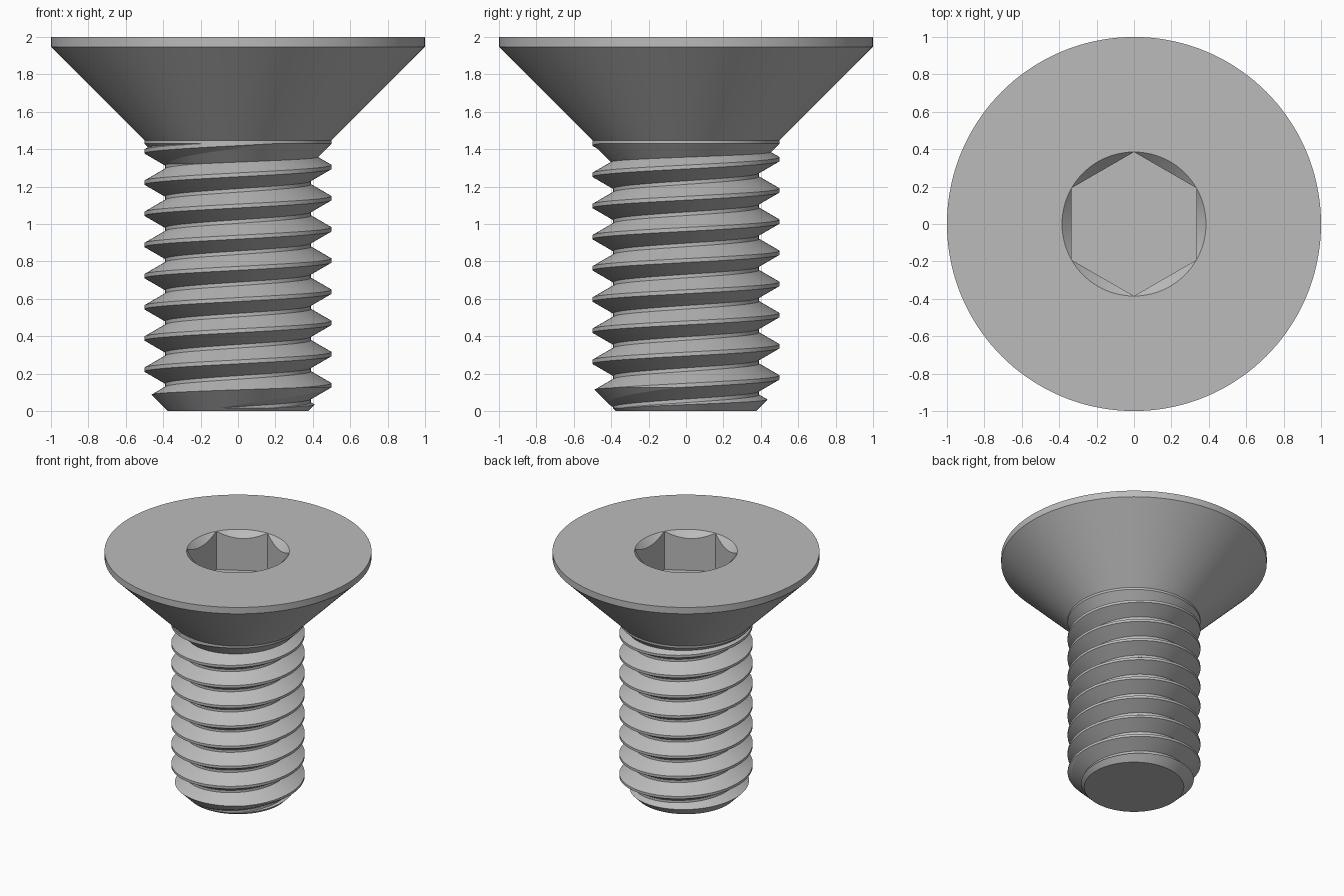
import bpy
import bmesh
import math

cube = bpy.data.objects.get("Cube")
if cube:
    bpy.data.objects.remove(cube, do_unlink=True)

COLUMNS = 144
PITCH = 1 / 6
CREST, ROOT = 0.5, 0.39       # thread radii
FLAT = PITCH / 16             # half width of the crest flat
FLANK = (CREST - ROOT) * math.tan(math.radians(30))
NECK = 1.43                   # top of the threaded length
TIP = 0.375                   # radius of the flat tip
HEX = 1 / 3                   # socket centre to flat
HEX_CORNER = HEX / math.cos(math.pi / 6)
FLOOR = 1.685

steel = bpy.data.materials.new("grey steel")
steel.use_nodes = True
colour = (0.5, 0.5, 0.5, 1)
steel.diffuse_color = colour
steel.node_tree.nodes["Principled BSDF"].inputs["Base Color"].default_value = colour


def lathe(name, profile):
    """Sweep profile(angle) -> [(radius, height), ...] around the z axis."""
    bm = bmesh.new()
    columns = []
    for i in range(COLUMNS + 1):
        a = math.tau * i / COLUMNS
        columns.append([bm.verts.new((r * math.cos(a), r * math.sin(a), z))
                        for r, z in profile(a)])
    for left, right in zip(columns, columns[1:]):
        for k in range(len(left) - 1):
            bm.faces.new((left[k], right[k], right[k + 1], left[k + 1]))
    bmesh.ops.remove_doubles(bm, verts=bm.verts, dist=1e-5)
    bmesh.ops.dissolve_degenerate(bm, edges=bm.edges, dist=1e-5)
    mesh = bpy.data.meshes.new(name)
    bm.to_mesh(mesh)
    bm.free()
    mesh.materials.append(steel)
    obj = bpy.data.objects.new(name, mesh)
    bpy.context.collection.objects.link(obj)
    bpy.ops.object.select_all(action="DESELECT")
    obj.select_set(True)
    bpy.context.view_layer.objects.active = obj
    bpy.ops.object.shade_smooth_by_angle(angle=math.radians(12))
    return obj


def limits(z):
    """Chamfer at the tip and run-out under the head."""
    return CREST - (NECK - z), TIP + z


def clamp(r, z):
    low, high = limits(z)
    z_in = min(max(z, 0), NECK)
    if z <= 0:
        return TIP, z_in
    if z >= NECK:
        return CREST, z_in
    return max(min(r, high), low), z_in


def thread_profile(angle):
    # Helical crest and root corners, rising with the angle
    corners = []
    for turn in range(-2, 11):
        z = 0.138 + PITCH * (turn + angle / math.tau)
        corners += [(ROOT, z - FLAT - FLANK), (CREST, z - FLAT),
                    (CREST, z + FLAT), (ROOT, z + FLAT + FLANK)]
    points = [(0, 0)]
    for (r0, z0), (r1, z1) in zip(corners, corners[1:]):
        # Split each side where it meets a chamfer, else halfway
        t = 0.5
        for e0, e1 in zip(limits(z0), limits(z1)):
            d0, d1 = r0 - e0, r1 - e1
            if d0 * d1 < 0:
                cut = d0 / (d0 - d1)
                if 0 < z0 + (z1 - z0) * cut < NECK:
                    t = cut
        points.append(clamp(r0, z0))
        points.append(clamp(r0 + (r1 - r0) * t, z0 + (z1 - z0) * t))
    points.append((CREST, NECK))
    return points


def head_profile(angle):
    # Collar, cone, rim and top, then down into the six-sided socket
    off = (angle + math.pi / 6) % (math.pi / 3) - math.pi / 6
    flat = HEX / math.cos(off)
    return [(CREST, NECK), (CREST, 1.447), (1, 1.947), (1, 2),
            (HEX_CORNER, 2), (flat, 2 - (HEX_CORNER - flat)),
            (flat, FLOOR), (0, FLOOR)]


lathe("threaded_shank", thread_profile)
lathe("countersunk_head", head_profile)
